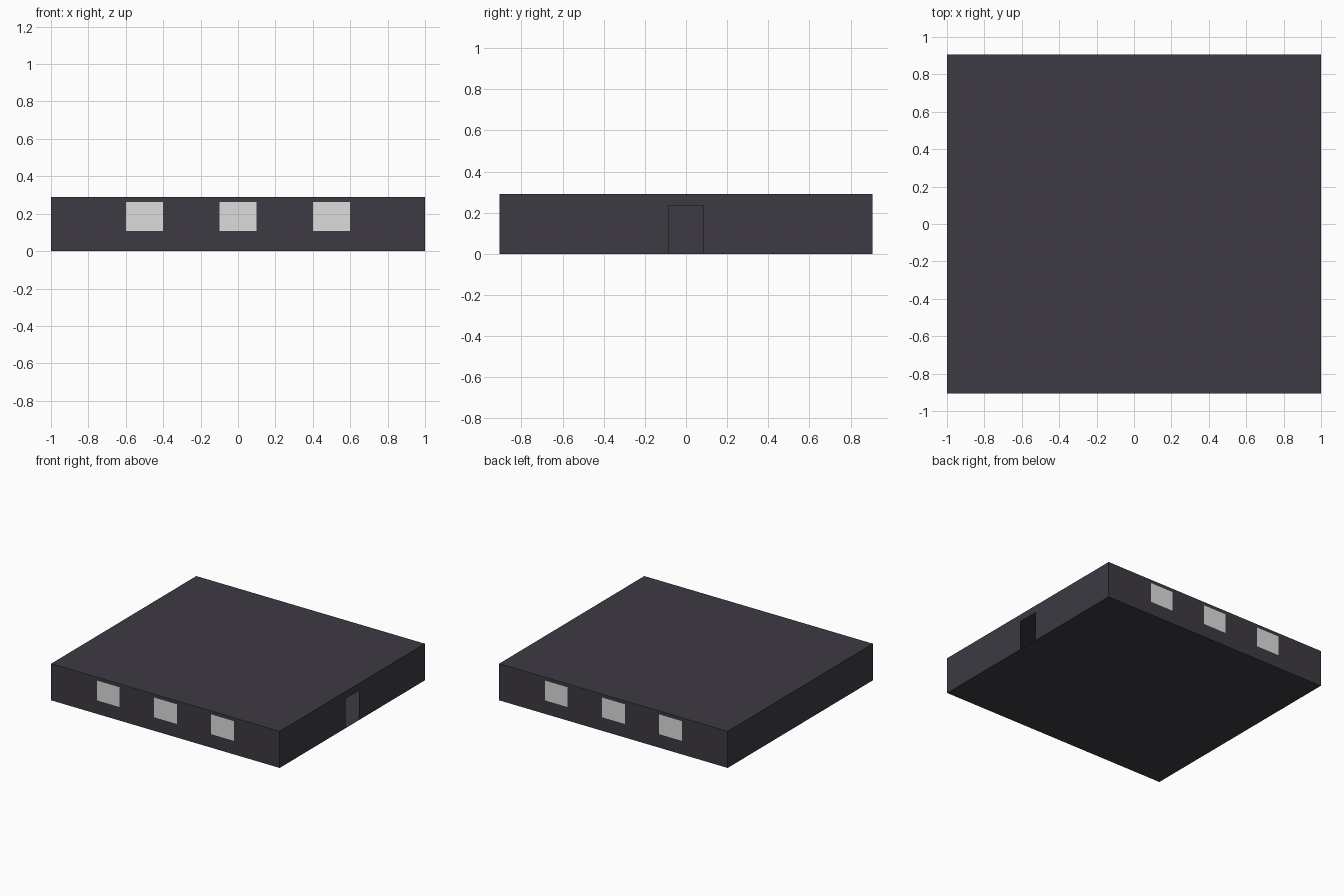
import bpy

if "Cube" in bpy.data.objects:
    bpy.data.objects.remove(bpy.data.objects["Cube"])

HX, HY, H = 1.0, 0.907, 0.29          # half width, half depth, height
WIN_Z = (0.107, 0.263)
WIN_CENTRES, WIN_HALF = (-0.5, 0.0, 0.5), 0.1
DOOR_HALF, DOOR_TOP = 0.085, 0.233


def material(name, rgb):
    m = bpy.data.materials.new(name)
    m.diffuse_color = (*rgb, 1)
    m.use_nodes = True
    m.node_tree.nodes["Principled BSDF"].inputs["Base Color"].default_value = m.diffuse_color
    return m


charcoal = material("charcoal wall", (0.047, 0.043, 0.055))
glass = material("pale window", (0.72, 0.72, 0.72))


def panel(name, us, vs, place, flip=False, kind=lambda u, v: 0):
    """Flat sheet cut along us and vs; kind gives a material index, or None for a hole."""
    verts = [place(u, v) for v in vs for u in us]
    n, faces, mats = len(us), [], []
    for j in range(len(vs) - 1):
        for i in range(n - 1):
            k = kind((us[i] + us[i + 1]) / 2, (vs[j] + vs[j + 1]) / 2)
            if k is None:
                continue
            a = j * n + i
            f = (a, a + 1, a + n + 1, a + n)
            faces.append(f[::-1] if flip else f)
            mats.append(k)
    me = bpy.data.meshes.new(name)
    me.from_pydata(verts, [], faces)
    me.materials.append(charcoal)
    me.materials.append(glass)
    me.polygons.foreach_set("material_index", mats)
    me.update()
    ob = bpy.data.objects.new(name, me)
    bpy.context.collection.objects.link(ob)
    return ob


def window_kind(u, v):
    inside = any(abs(u - c) < WIN_HALF for c in WIN_CENTRES)
    return 1 if inside and WIN_Z[0] < v < WIN_Z[1] else 0


def door_kind(u, v):
    return None if abs(u) < DOOR_HALF and v < DOOR_TOP else 0


# Front and back walls with three windows each
win_us = [-HX] + [c + s * WIN_HALF for c in WIN_CENTRES for s in (-1, 1)] + [HX]
win_vs = [0, *WIN_Z, H]
panel("front_wall", win_us, win_vs, lambda u, v: (u, -HY, v), False, window_kind)
panel("back_wall", win_us, win_vs, lambda u, v: (u, HY, v), True, window_kind)

# Right wall with open doorway, plain left wall
panel("right_wall", [-HY, -DOOR_HALF, DOOR_HALF, HY], [0, DOOR_TOP, H],
      lambda u, v: (HX, u, v), False, door_kind)
panel("left_wall", [-HY, HY], [0, H], lambda u, v: (-HX, u, v), True)

# Floor and flat roof
panel("floor", [-HX, HX], [-HY, HY], lambda u, v: (u, v, 0), True)
panel("roof", [-HX, HX], [-HY, HY], lambda u, v: (u, v, H))
